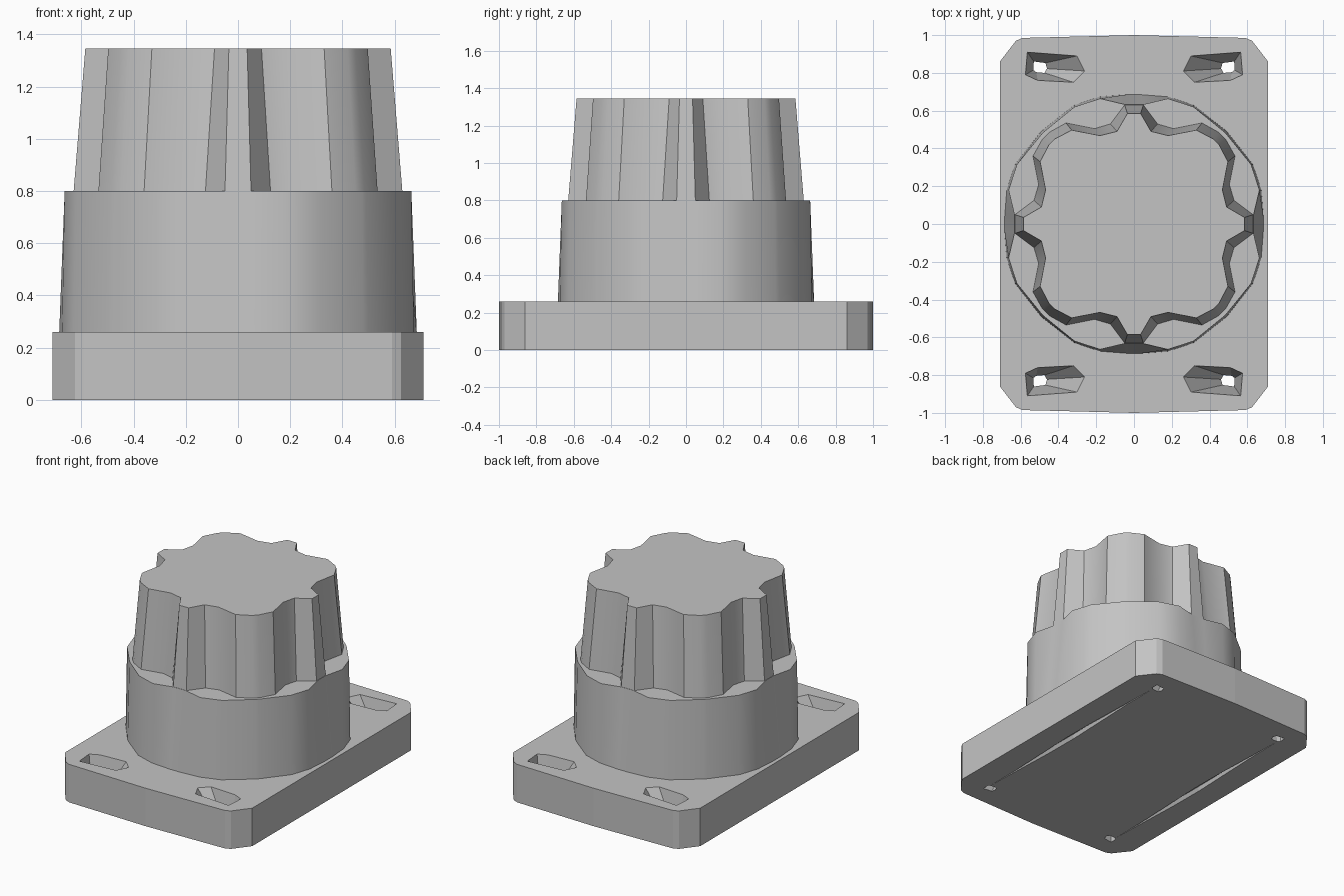
import bpy, bmesh, math

cube = bpy.data.objects.get("Cube")
if cube:
    bpy.data.objects.remove(cube)

grey = bpy.data.materials.new("plain grey")
colour = (0.55, 0.55, 0.55, 1)
grey.diffuse_color = colour
grey.use_nodes = True
grey.node_tree.nodes["Principled BSDF"].inputs["Base Color"].default_value = colour


def loft(name, low, high, z0, z1):
    """Closed solid between two outlines with the same number of points."""
    bm = bmesh.new()
    a = [bm.verts.new((x, y, z0)) for x, y in low]
    b = [bm.verts.new((x, y, z1)) for x, y in high]
    n = len(a)
    for i in range(n):
        j = (i + 1) % n
        bm.faces.new((a[i], a[j], b[j], b[i]))
    bm.faces.new(a[::-1])
    bm.faces.new(b)
    bmesh.ops.recalc_face_normals(bm, faces=bm.faces)
    mesh = bpy.data.meshes.new(name)
    bm.to_mesh(mesh)
    bm.free()
    obj = bpy.data.objects.new(name, mesh)
    bpy.context.collection.objects.link(obj)
    mesh.materials.append(grey)
    return obj


def carve(target, cutter):
    cutter.hide_render = True
    cutter.hide_viewport = True
    cut = target.modifiers.new("cut", 'BOOLEAN')
    cut.object = cutter
    cut.solver = 'EXACT'


def smooth(obj, angle):
    bpy.ops.object.select_all(action='DESELECT')
    obj.select_set(True)
    bpy.context.view_layer.objects.active = obj
    bpy.ops.object.shade_smooth_by_angle(angle=math.radians(angle))


def four_way(quarter):
    """Mirror a quarter outline, given from +x to +y, into a full loop."""
    half = quarter + [(-x, y) for x, y in reversed(quarter) if x > 0]
    return half + [(-x, -y) for x, y in half if y > 0]


def eight_way(eighth):
    """Mirror an eighth, given from +x up to the diagonal, into a full loop."""
    return four_way(eighth + [(y, x) for x, y in reversed(eighth)])


# Mounting plate with clipped corners
corner = [(0.71, 0.86), (0.625, 0.97), (0.59, 0.985), (0, 1)]
outline = four_way(corner)
plate = loft("base_plate", outline, outline, 0, 0.26)

# Slots that narrow towards the underside, joined below by thin grooves
slot = [(0.26, 0.81), (0.32, 0.75), (0.51, 0.76), (0.575, 0.79),
        (0.565, 0.91), (0.3, 0.89)]
for sx in (-1, 1):
    for sy in (-1, 1):
        top = [(sx * x, sy * y) for x, y in slot]
        bottom = [(sx * (0.52 + (x - 0.52) * 0.2), sy * (0.83 + (y - 0.83) * 0.35))
                  for x, y in slot]
        carve(plate, loft("slot_cutter", bottom, top, -0.01, 0.262))
    wide = [(sx * 0.52 + dx, dy) for dx, dy in ((0.03, 0), (0, 0.82), (-0.03, 0), (0, -0.82))]
    thin = [(sx * 0.52 + (x - sx * 0.52) * 0.2, y * 0.9) for x, y in wide]
    carve(plate, loft("groove_cutter", wide, thin, -0.01, 0.02))

# Round collar whose rim dips inward to meet each rib
collar_low = eight_way([(0.685, 0.04), (0.674, 0.18), (0.63, 0.315), (0.5, 0.48)])
collar_top = eight_way([(0.632, 0.045), (0.664, 0.18), (0.62, 0.315), (0.49, 0.475)])
collar = loft("collar", collar_low, collar_top, 0.255, 0.8)
smooth(collar, 30)

# Tapered grip: four narrow ribs on the axes and four broad rounded corner lobes
grip_low = eight_way([(0.63, 0.05), (0.53, 0.125), (0.505, 0.21),
                      (0.535, 0.36), (0.485, 0.45)])
grip_top = eight_way([(0.585, 0.035), (0.49, 0.09), (0.468, 0.18),
                      (0.497, 0.33), (0.45, 0.42)])
grip = loft("grip", grip_low, grip_top, 0.795, 1.345)
smooth(grip, 30)
